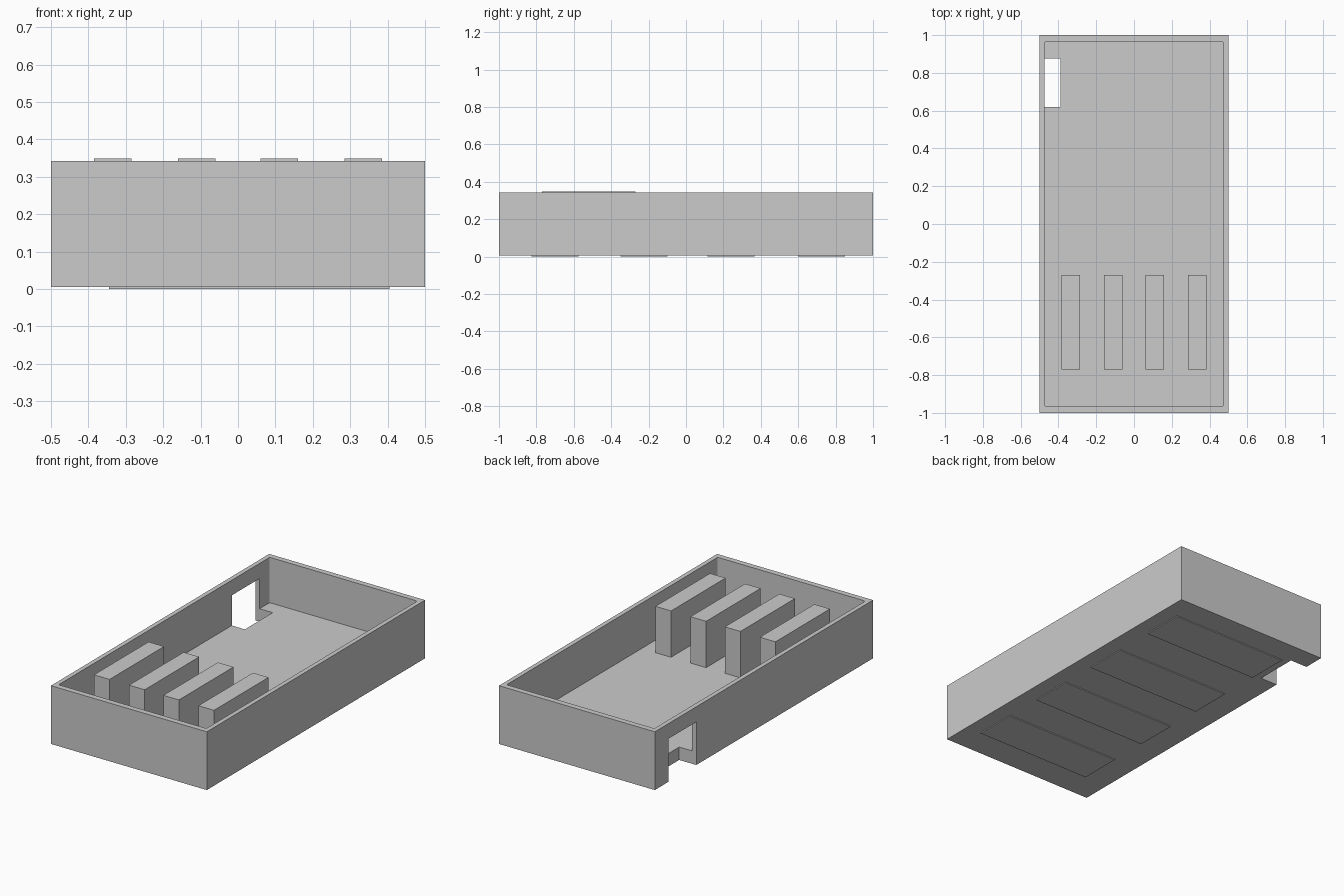
import bpy
import bmesh
from mathutils import Vector

default = bpy.data.objects.get("Cube")
if default:
    bpy.data.objects.remove(default, do_unlink=True)

# Single matte grey
grey = bpy.data.materials.new("plain grey")
grey.use_nodes = True
colour = (0.6, 0.6, 0.6, 1)
grey.diffuse_color = colour
grey.node_tree.nodes["Principled BSDF"].inputs["Base Color"].default_value = colour


def box(name, x, y, z, corner=0):
    """Box from (low, high) ranges, with optional rounded upright edges."""
    bm = bmesh.new()
    bmesh.ops.create_cube(bm, size=1)
    for v in bm.verts:
        v.co = Vector([r[0] if c < 0 else r[1] for c, r in zip(v.co, (x, y, z))])
    if corner:
        upright = [e for e in bm.edges if abs(e.verts[0].co.z - e.verts[1].co.z) > 0.01]
        bmesh.ops.bevel(bm, geom=upright, offset=corner, segments=3,
                        profile=0.5, affect='EDGES')
    mesh = bpy.data.meshes.new(name)
    bm.to_mesh(mesh)
    bm.free()
    mesh.materials.append(grey)
    obj = bpy.data.objects.new(name, mesh)
    bpy.context.collection.objects.link(obj)
    return obj


def cut(target, cutter):
    cutter.hide_render = True
    mod = target.modifiers.new(cutter.name, 'BOOLEAN')
    mod.operation = 'DIFFERENCE'
    mod.solver = 'EXACT'
    mod.object = cutter
    bpy.context.view_layer.objects.active = target
    bpy.ops.object.modifier_apply(modifier=mod.name)
    bpy.data.objects.remove(cutter, do_unlink=True)


BASE, FLOOR, RIM, TOP = 0.005, 0.08, 0.343, 0.349

# Open tray with a port through the right wall and floor edge
tray = box("tray", (-0.5, 0.5), (-1, 1), (BASE, RIM))
cut(tray, box("cavity_cutter", (-0.474, 0.474), (-0.967, 0.967), (FLOOR, 0.5), 0.01))
cut(tray, box("port_cutter", (-0.6, -0.39), (0.62, 0.875), (-0.1, 0.255)))

# Upright ribs near the front
for i, x in enumerate((-0.335, -0.11, 0.11, 0.335)):
    box(f"rib_{i + 1}", (x - 0.05, x + 0.05), (-0.77, -0.27), (FLOOR, TOP))

# Thin pads under the base
for i, y in enumerate((-0.7, -0.225, 0.24, 0.725)):
    box(f"base_pad_{i + 1}", (-0.345, 0.405), (y - 0.125, y + 0.125), (0, BASE))
